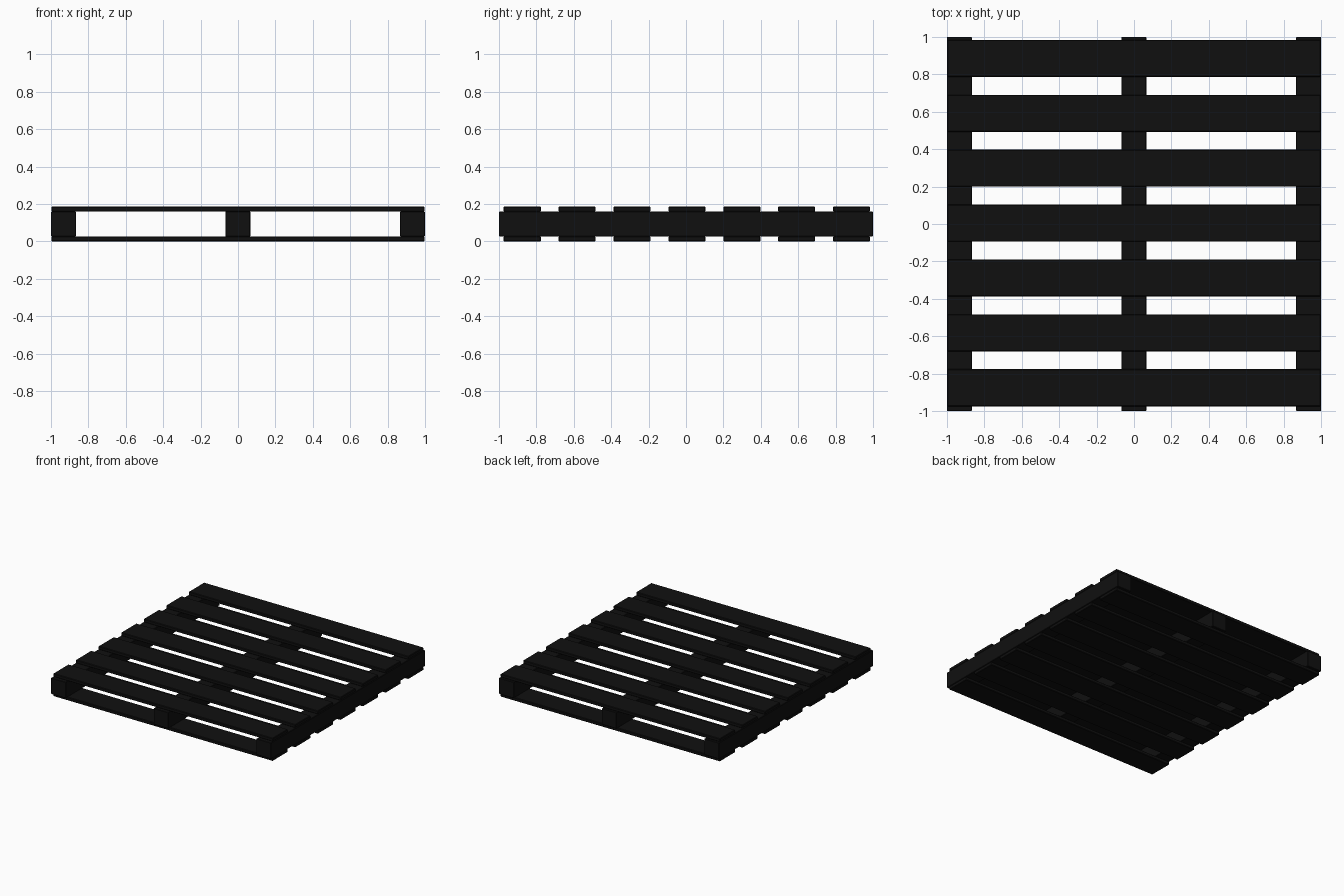
import bpy

if "Cube" in bpy.data.objects:
    bpy.data.objects.remove(bpy.data.objects["Cube"])

BOARD_T = 0.027      # deck board thickness
HEIGHT = 0.187       # overall height
BOARD_W = 0.198      # deck board width
PITCH = 0.2935       # spacing of deck boards
STRINGER_W = 0.133

mat = bpy.data.materials.new("dark_wood")
mat.diffuse_color = (0.005, 0.005, 0.005, 1)
mat.use_nodes = True
mat.node_tree.nodes["Principled BSDF"].inputs["Base Color"].default_value = mat.diffuse_color


def box(name, center, size, bevel):
    bpy.ops.mesh.primitive_cube_add(size=1, location=center)
    ob = bpy.context.object
    ob.name = name
    ob.scale = size
    bpy.ops.object.transform_apply(location=False, rotation=False, scale=True)
    mod = ob.modifiers.new("edge_chamfer", 'BEVEL')
    mod.width = bevel
    mod.segments = 1
    ob.data.materials.append(mat)
    return ob


# three solid stringers running front to back
for label, x in (("left", -1 + STRINGER_W / 2), ("middle", -0.001), ("right", 1 - STRINGER_W / 2)):
    box(f"{label}_stringer", (x, 0, HEIGHT / 2),
        (STRINGER_W, 2, HEIGHT - 2 * BOARD_T), 0.003)

# seven deck boards on top, seven matching ones underneath
for label, z in (("top", HEIGHT - BOARD_T / 2), ("bottom", BOARD_T / 2)):
    for i in range(-3, 4):
        box(f"{label}_board_{i + 4}", (0, 0.005 + i * PITCH, z),
            (1.996, BOARD_W, BOARD_T), 0.004)
